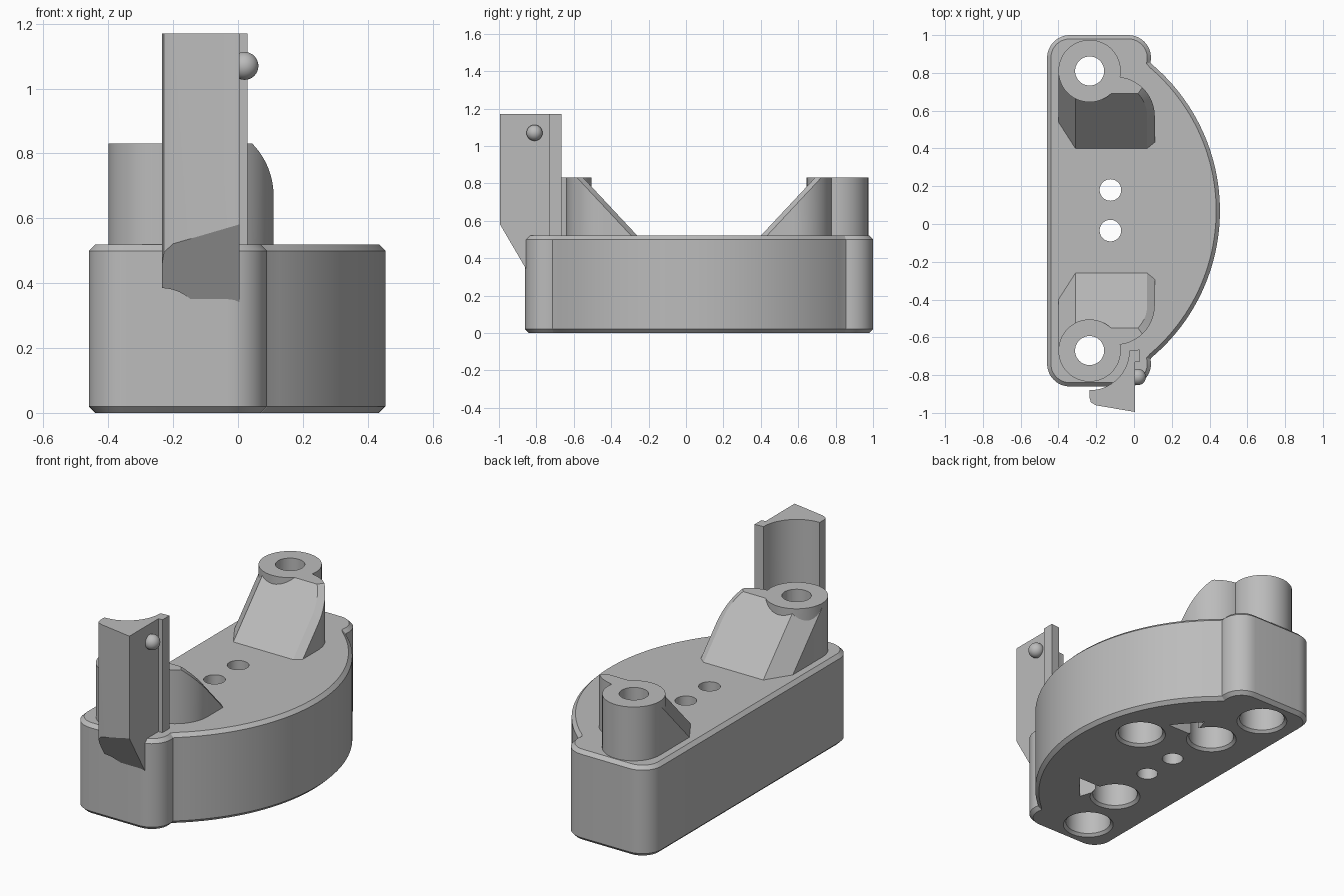
import bpy, bmesh
from math import radians, sin, cos, pi
from mathutils import Vector

if "Cube" in bpy.data.objects:
    bpy.data.objects.remove(bpy.data.objects["Cube"])

grey = bpy.data.materials.new("plain grey")
grey.use_nodes = True
colour = (0.5, 0.5, 0.5, 1)
grey.diffuse_color = colour
grey.node_tree.nodes["Principled BSDF"].inputs["Base Color"].default_value = colour

MID_Y = 0.07                      # symmetry line of the base and posts
POST = Vector((-0.235, 0.81))     # back post axis
FRONT_POST = Vector((POST.x, 2 * MID_Y - POST.y))


def arc(cx, cy, r, a0, a1, n):
    return [(cx + r * cos(radians(a0 + (a1 - a0) * i / n)),
             cy + r * sin(radians(a0 + (a1 - a0) * i / n))) for i in range(n + 1)]


def make(name, bm):
    bmesh.ops.recalc_face_normals(bm, faces=bm.faces)
    mesh = bpy.data.meshes.new(name)
    bm.to_mesh(mesh)
    bm.free()
    mesh.materials.append(grey)
    ob = bpy.data.objects.new(name, mesh)
    bpy.context.collection.objects.link(ob)
    return ob


def prism(outline, z0, z1):
    bm = bmesh.new()
    face = bm.faces.new([bm.verts.new((x, y, z0)) for x, y in outline])
    top = bmesh.ops.extrude_face_region(bm, geom=[face])["geom"]
    bmesh.ops.translate(bm, vec=(0, 0, z1 - z0),
                        verts=[v for v in top if isinstance(v, bmesh.types.BMVert)])
    return bm


def slice_off(bm, point, normal):
    """Remove everything on the normal side of a plane and close the cut."""
    cut = bmesh.ops.bisect_plane(bm, geom=bm.verts[:] + bm.edges[:] + bm.faces[:],
                                 plane_co=point, plane_no=normal, dist=1e-5, clear_outer=True)
    edges = [e for e in cut["geom_cut"] if isinstance(e, bmesh.types.BMEdge)]
    if edges:
        bmesh.ops.edgeloop_fill(bm, edges=edges)


def lathe(name, profile, centre, steps=48):
    bm = bmesh.new()
    vs = [bm.verts.new((r, 0, z)) for r, z in profile]
    es = [bm.edges.new(p) for p in zip(vs, vs[1:])]
    bmesh.ops.spin(bm, geom=vs + es, cent=(0, 0, 0), axis=(0, 0, 1), angle=2 * pi, steps=steps)
    bmesh.ops.remove_doubles(bm, verts=bm.verts, dist=1e-4)
    bmesh.ops.translate(bm, vec=(centre[0], centre[1], 0), verts=bm.verts)
    return make(name, bm)


def apply(ob, kind, **settings):
    mod = ob.modifiers.new(kind.lower(), kind)
    for key, value in settings.items():
        setattr(mod, key, value)
    bpy.context.view_layer.objects.active = ob
    bpy.ops.object.modifier_apply(modifier=mod.name)


def boolean(ob, other, operation="DIFFERENCE"):
    apply(ob, "BOOLEAN", object=other, operation=operation, solver="EXACT")


# Base: straight side, rounded ends and a bowed side
outline = (arc(-0.03, 0.88, 0.12, -12, 90, 12) + arc(-0.34, 0.88, 0.12, 90, 180, 12)
           + arc(-0.34, -0.74, 0.12, 180, 270, 12) + arc(-0.03, -0.74, 0.12, 270, 372, 12)
           + arc(-0.56, MID_Y, 1.015, -49.5, 49.5, 48))
base = make("base", prism(outline, 0, 0.52))
apply(base, "BEVEL", width=0.02, segments=1, limit_method="ANGLE", angle_limit=radians(70))

# Cutters: stepped post bores, screw holes, magnet recesses, underside pockets
bore = [(0, -0.01), (0.147, -0.01), (0.122, 0.015), (0.122, 0.4), (0.077, 0.4), (0.077, 0.95), (0, 0.95)]
recess = bore[:3] + [(0.122, 0.3), (0, 0.3)]
screw = [(0, -0.01), (0.057, -0.01), (0.057, 0.6), (0, 0.6)]
post_bores = [lathe("bore_cutter", bore, c) for c in (POST, FRONT_POST)]
cutters = list(post_bores)
cutters += [lathe("screw_cutter", screw, (-0.125, y)) for y in (-0.035, 0.18)]
cutters += [lathe("recess_cutter", recess, c) for c in ((-0.15, 0.48), (-0.15, -0.34), (0.18, 0.27))]
for y, s in ((0.48, 1), (-0.34, -1)):
    tri = [(-0.05, y - 0.03 * s), (0.13, y - 0.03 * s), (0.0, y + 0.12 * s)]
    cutters.append(make("pocket_cutter", prism(tri, -0.01, 0.12)))
for c in cutters:
    boolean(base, c)


# Posts: a drilled cylinder with a sloped, chamfered buttress
def post(name, mirrored):
    ramp = 1.069
    level = lambda y: 0.52 + (y - 0.40) * ramp
    cx, cy, r, inset = -0.10, 0.57, 0.21, 0.04
    shape = [(-0.4, POST.y), (-0.4, 0.34), (cx + r, 0.34)] + arc(cx, cy, r, 0, 90, 24) + [tuple(POST)]
    bm = prism(shape, 0.5, 0.83)
    slice_off(bm, (0, 0.40, 0.52), (0, -ramp, 1))
    a, b, c = Vector((-0.31, 0.69, 0.83)), Vector((-0.31, 0.40, 0.52)), Vector((-0.4, 0.83, 0.83))
    n = (b - a).cross(c - a)
    slice_off(bm, a, n if n.x < 0 else -n)
    for i in range(13):
        t = radians(5 * i)
        inner = Vector((cx + (r - inset) * cos(t), cy + (r - inset) * sin(t), 0))
        outer = Vector((cx + r * cos(t), cy + r * sin(t), 0))
        inner.z, outer.z = level(inner.y), level(outer.y) - 0.035
        n = (outer - inner).cross(Vector((-sin(t), cos(t), ramp * cos(t))))
        slice_off(bm, inner, n if n.z > 0 else -n)
    if mirrored:
        for v in bm.verts:
            v.co.y = 2 * MID_Y - v.co.y
    ob = make(name, bm)
    centre = FRONT_POST if mirrored else POST
    tube = lathe("tube", [(0, 0.5), (0.165, 0.5), (0.165, 0.83), (0, 0.83)], centre)
    boolean(ob, tube, "UNION")
    boolean(ob, post_bores[mirrored])
    cutters.append(tube)
    return ob


back_post = post("back_post", False)
front_post = post("front_post", True)

# Tower: upright with a hollow inner side, an edge lip and a tapered foot
plan = ([(0.03, -0.665), (0.03, -0.73), (0.005, -0.73), (0.005, -0.995), (-0.2, -0.96),
         (-0.228, -0.945), (-0.235, -0.92)] + arc(FRONT_POST.x, FRONT_POST.y, 0.21, -90, 0, 24))
bm = prism(plan, 0.0, 1.17)
slice_off(bm, (0, -1, 0.59), (0, -1.71, -1))
tower = make("tower", bm)
bm = bmesh.new()
bmesh.ops.create_cone(bm, cap_ends=True, segments=32, radius1=0.036, radius2=0.036, depth=0.1)
for v in bm.verts:
    v.co = Vector((v.co.z + 0.005, v.co.x - 0.81, v.co.y + 0.76))
pin_hole = make("pin_hole_cutter", bm)
boolean(tower, pin_hole)
cutters.append(pin_hole)

# Ball on the side of the tower
bm = bmesh.new()
bmesh.ops.create_uvsphere(bm, u_segments=32, v_segments=16, radius=0.043)
bmesh.ops.translate(bm, vec=(0.02, -0.81, 1.07), verts=bm.verts)
ball = make("ball", bm)

for c in cutters:
    bpy.data.objects.remove(c)

bpy.ops.object.select_all(action="DESELECT")
for ob in (base, back_post, front_post, tower, ball):
    ob.select_set(True)
bpy.context.view_layer.objects.active = base
bpy.ops.object.shade_smooth_by_angle(angle=radians(25))
